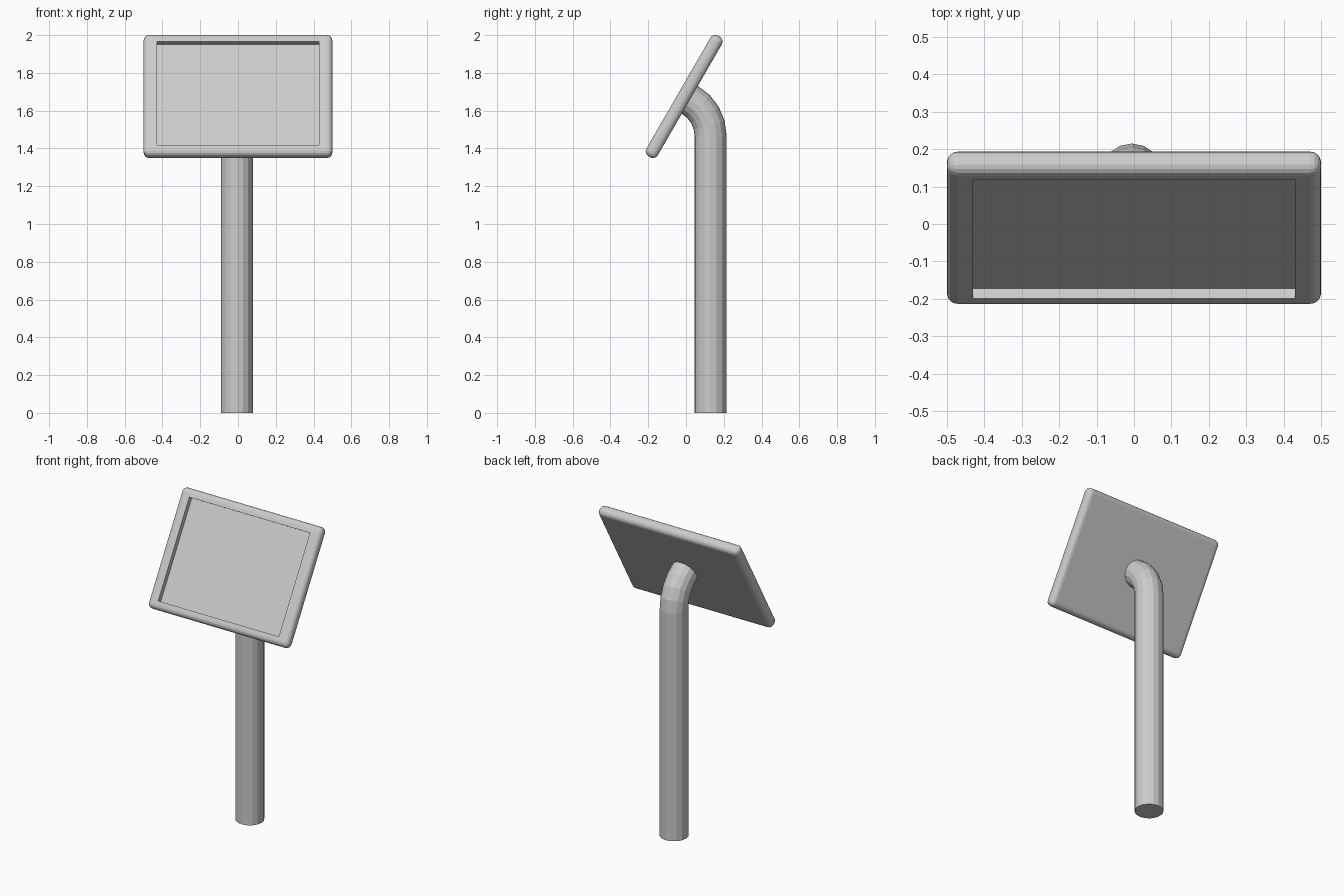
import bpy, bmesh
from math import radians, sin, cos, tau
from mathutils import Matrix, Vector

cube = bpy.data.objects.get("Cube")
if cube:
    bpy.data.objects.remove(cube, do_unlink=True)

grey = bpy.data.materials.new("light_grey")
grey.use_nodes = True
grey.diffuse_color = (0.6, 0.6, 0.6, 1)
grey.node_tree.nodes["Principled BSDF"].inputs["Base Color"].default_value = (0.6, 0.6, 0.6, 1)


def add_object(name, bm):
    bmesh.ops.recalc_face_normals(bm, faces=bm.faces)
    mesh = bpy.data.meshes.new(name)
    bm.to_mesh(mesh)
    bm.free()
    mesh.materials.append(grey)
    obj = bpy.data.objects.new(name, mesh)
    bpy.context.collection.objects.link(obj)
    return obj


TILT = radians(60)
CENTRE = Vector((0, -0.01, 1.675))
WIDTH, HEIGHT, THICK = 1.0, 0.737, 0.07

# Tilted sign panel: rounded slab with a recessed front
bm = bmesh.new()
bmesh.ops.create_cube(bm, size=1, matrix=Matrix.Diagonal((WIDTH, HEIGHT, THICK, 1)))
bmesh.ops.bevel(bm, geom=bm.edges[:], offset=0.03, segments=4, profile=0.5, affect='EDGES')
bm.normal_update()
front = max(bm.faces, key=lambda f: f.calc_center_median().z + f.calc_area())
if front.normal.z < 0:
    front = max((f for f in bm.faces if f.normal.z > 0.99), key=lambda f: f.calc_area())
bmesh.ops.inset_region(bm, faces=[front], thickness=0.02)
for v in front.verts:
    v.co.x = 0.43 if v.co.x > 0 else -0.43
    v.co.y = 0.316 if v.co.y > 0 else -0.316
floor = bmesh.ops.extrude_discrete_faces(bm, faces=[front])["faces"][0]
bmesh.ops.translate(bm, verts=floor.verts[:], vec=(0, 0, -0.03))
bm.transform(Matrix.Translation(CENTRE) @ Matrix.Rotation(TILT, 4, 'X'))
add_object("sign_panel", bm)

# Bent post: straight pipe that curves forward into the panel back
SIDES, RADIUS, BEND, STEPS = 16, 0.085, 0.22, 4
POST_X, POST_Y, BEND_Z = -0.006, 0.13, 1.467
path = [(POST_Y, 0, 0)]
for i in range(STEPS + 1):
    a = TILT * i / STEPS
    path.append((POST_Y - BEND * (1 - cos(a)), BEND_Z + BEND * sin(a), a))
y, z, a = path[-1]
path.append((y - 0.02 * sin(a), z + 0.02 * cos(a), a))

bm = bmesh.new()
rings = []
for y, z, a in path:
    ring = []
    for k in range(SIDES):
        t = tau * k / SIDES
        out = RADIUS * sin(t)
        ring.append(bm.verts.new((POST_X + RADIUS * cos(t), y + out * cos(a), z + out * sin(a))))
    rings.append(ring)
for low, high in zip(rings, rings[1:]):
    for k in range(SIDES):
        n = (k + 1) % SIDES
        bm.faces.new((low[k], low[n], high[n], high[k]))
bm.faces.new(rings[0])
bm.faces.new(rings[-1])
add_object("bent_post", bm)
